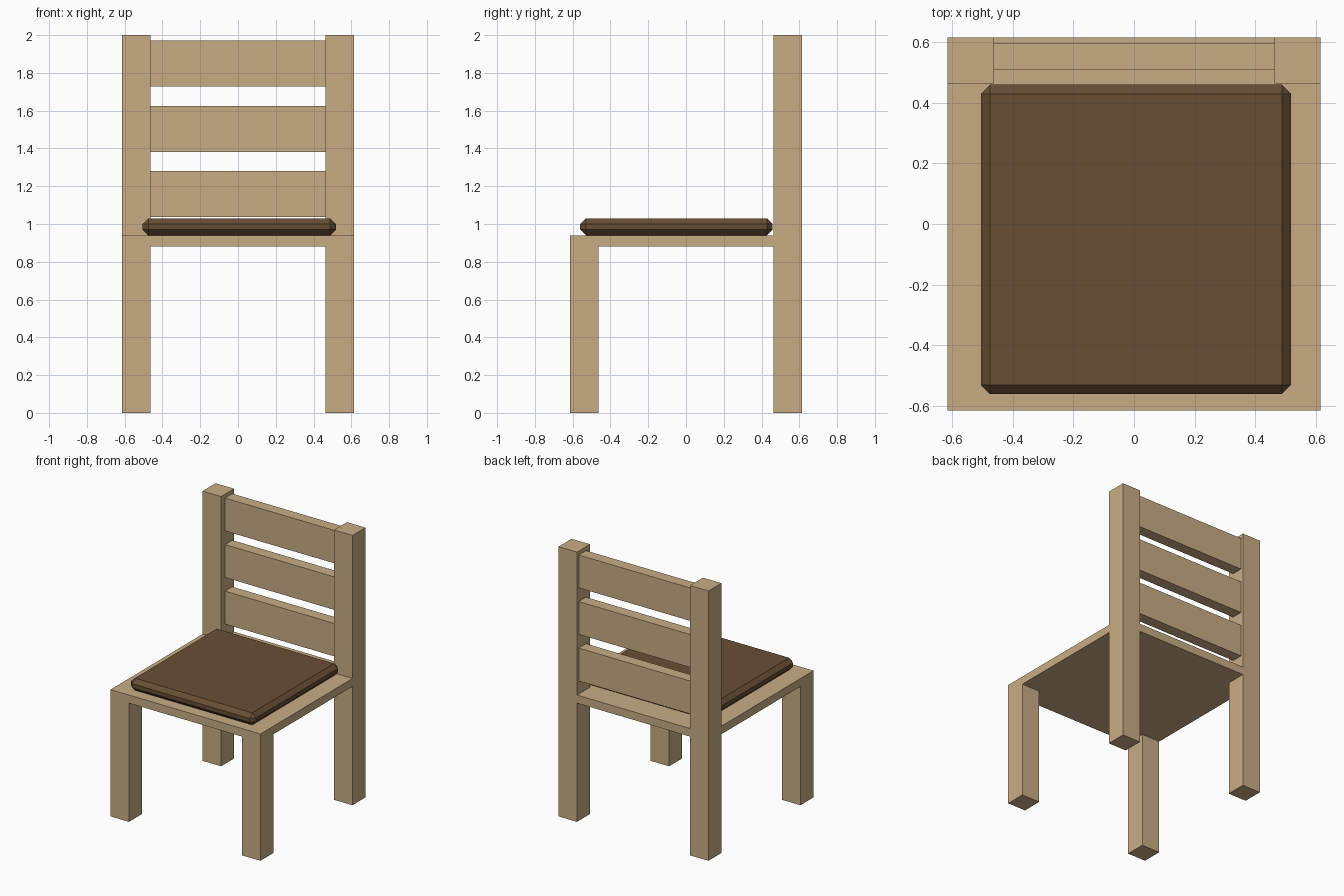
import bpy
import bmesh
from mathutils import Vector

if "Cube" in bpy.data.objects:
    bpy.data.objects.remove(bpy.data.objects["Cube"])

OUT, INN = 0.615, 0.463          # outer and inner faces of the legs
SEAT_LO, SEAT_HI, TOP = 0.88, 0.94, 2.0


def material(name, rgb):
    m = bpy.data.materials.new(name)
    m.diffuse_color = (*rgb, 1)
    m.use_nodes = True
    m.node_tree.nodes["Principled BSDF"].inputs["Base Color"].default_value = m.diffuse_color
    return m


wood = material("light wood", (0.578, 0.413, 0.231))
leather = material("brown cushion", (0.138, 0.076, 0.035))


def box_bmesh(lo, hi):
    bm = bmesh.new()
    bmesh.ops.create_cube(bm, size=1)
    lo, hi = Vector(lo), Vector(hi)
    bmesh.ops.scale(bm, vec=hi - lo, verts=bm.verts)
    bmesh.ops.translate(bm, vec=(lo + hi) / 2, verts=bm.verts)
    return bm


def finish(name, bm, mat):
    bmesh.ops.recalc_face_normals(bm, faces=bm.faces)
    me = bpy.data.meshes.new(name)
    bm.to_mesh(me)
    bm.free()
    me.materials.append(mat)
    ob = bpy.data.objects.new(name, me)
    bpy.context.collection.objects.link(ob)
    return ob


# Frame: seat slab cut into a 3x3 grid, corners extruded into legs and back posts
bm = box_bmesh((-OUT, -OUT, SEAT_LO), (OUT, OUT, SEAT_HI))
for axis in ((1, 0, 0), (0, 1, 0)):
    for s in (-INN, INN):
        bmesh.ops.bisect_plane(bm, geom=bm.verts[:] + bm.edges[:] + bm.faces[:],
                               plane_co=Vector(axis) * s, plane_no=axis)
bm.normal_update()


def extrude_corners(direction, z, back_only):
    picked = []
    for f in bm.faces:
        c = f.calc_center_median()
        if f.normal.z * direction > 0.9 and abs(c.x) > INN and abs(c.y) > INN:
            if c.y > 0 or not back_only:
                picked.append(f)
    geom = bmesh.ops.extrude_discrete_faces(bm, faces=picked)["faces"]
    for f in geom:
        for v in f.verts:
            v.co.z = z


extrude_corners(-1, 0.0, False)   # four legs
extrude_corners(1, TOP, True)     # two back posts
bmesh.ops.remove_doubles(bm, verts=bm.verts, dist=0.0001)
bmesh.ops.dissolve_limit(bm, angle_limit=0.01, verts=bm.verts, edges=bm.edges)
finish("chair_frame", bm, wood)

# Back slats
for i, z in enumerate((1.037, 1.382, 1.727)):
    finish(f"back_slat_{i + 1}",
           box_bmesh((-INN, 0.51, z), (INN, 0.595, z + 0.244)), wood)

# Cushion with chamfered edges
bm = box_bmesh((-0.505, -0.56, SEAT_HI), (0.518, 0.459, 1.03))
bmesh.ops.bevel(bm, geom=bm.edges[:], offset=0.03, segments=1,
                affect='EDGES', profile=0.5)
finish("seat_cushion", bm, leather)
